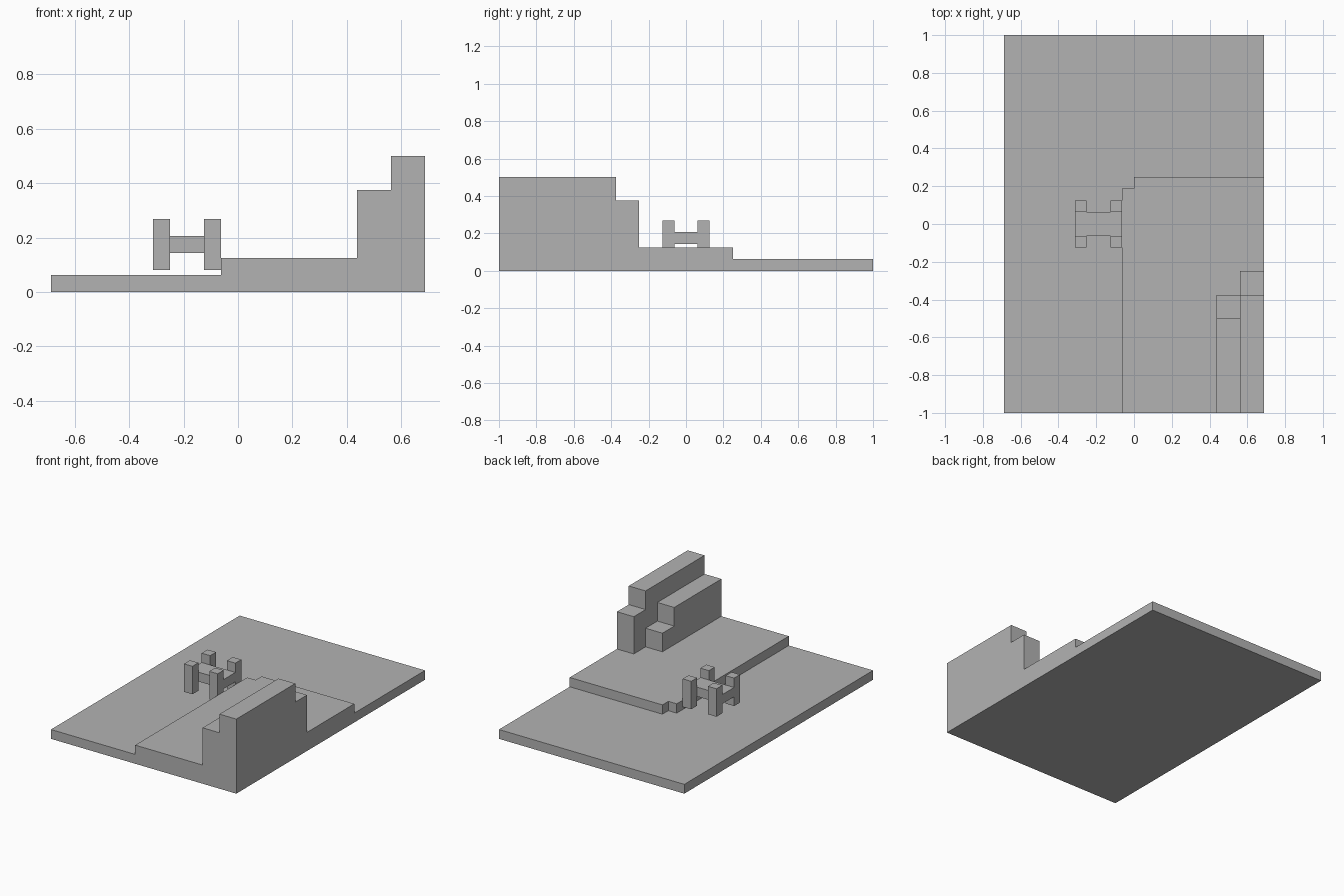
import bpy, bmesh

cube = bpy.data.objects.get("Cube")
if cube:
    bpy.data.objects.remove(cube, do_unlink=True)

U = 1 / 16  # grid unit the blocks are built on

# Single stone colour
stone = bpy.data.materials.new("stone_grey")
stone.use_nodes = True
colour = (0.45, 0.45, 0.45, 1)
stone.diffuse_color = colour
stone.node_tree.nodes["Principled BSDF"].inputs["Base Color"].default_value = colour


def finish(name, bm):
    bmesh.ops.recalc_face_normals(bm, faces=bm.faces)
    mesh = bpy.data.meshes.new(name)
    bm.to_mesh(mesh)
    bm.free()
    mesh.materials.append(stone)
    obj = bpy.data.objects.new(name, mesh)
    bpy.context.collection.objects.link(obj)
    return obj


def slab(name, outline, bottom, top):
    """Extrude a plan outline (grid units) between two heights."""
    bm = bmesh.new()
    face = bm.faces.new([bm.verts.new((x * U, y * U, bottom * U)) for x, y in outline])
    up = bmesh.ops.extrude_face_region(bm, geom=[face], use_keep_orig=True)
    verts = [v for v in up["geom"] if isinstance(v, bmesh.types.BMVert)]
    bmesh.ops.translate(bm, verts=verts, vec=(0, 0, (top - bottom) * U))
    return finish(name, bm)


def box(name, centre, size):
    bm = bmesh.new()
    bmesh.ops.create_cube(bm, size=U)
    bmesh.ops.scale(bm, verts=bm.verts, vec=size)
    obj = finish(name, bm)
    obj.location = [c * U for c in centre]
    return obj


def stepped(left, inner, right, front, low_back, high_back):
    """L-shaped plan: the left strip ends earlier than the right one."""
    return [(left, front), (right, front), (right, high_back),
            (inner, high_back), (inner, low_back), (left, low_back)]


# Ground and raised terrace with a notched corner
E, F = 11, -16
slab("ground", [(-E, F), (E, F), (E, -F), (-E, -F)], 0, 1)
slab("terrace", stepped(-1, 0, E, F, 3, 4), 1, 2)

# Stepped wall, in three courses
slab("wall_lower_course", stepped(7, 9, E, F, -6, -4), 2, 4)
slab("wall_middle_course", stepped(7, 9, E, F, -8, -4), 4, 6)
slab("wall_top_course", [(9, F), (E, F), (E, -6), (9, -6)], 6, 8)

# Floating body with four upright posts
cx, cz = -3.01, 2.8
box("body", (cx, 0, cz), (4, 2, 1))
for side, sx in (("right", -1), ("left", 1)):
    for end, sy in (("front", -1), ("back", 1)):
        box(f"{end}_{side}_post", (cx + 1.5 * sx, 1.5 * sy, cz), (1, 1, 3))
